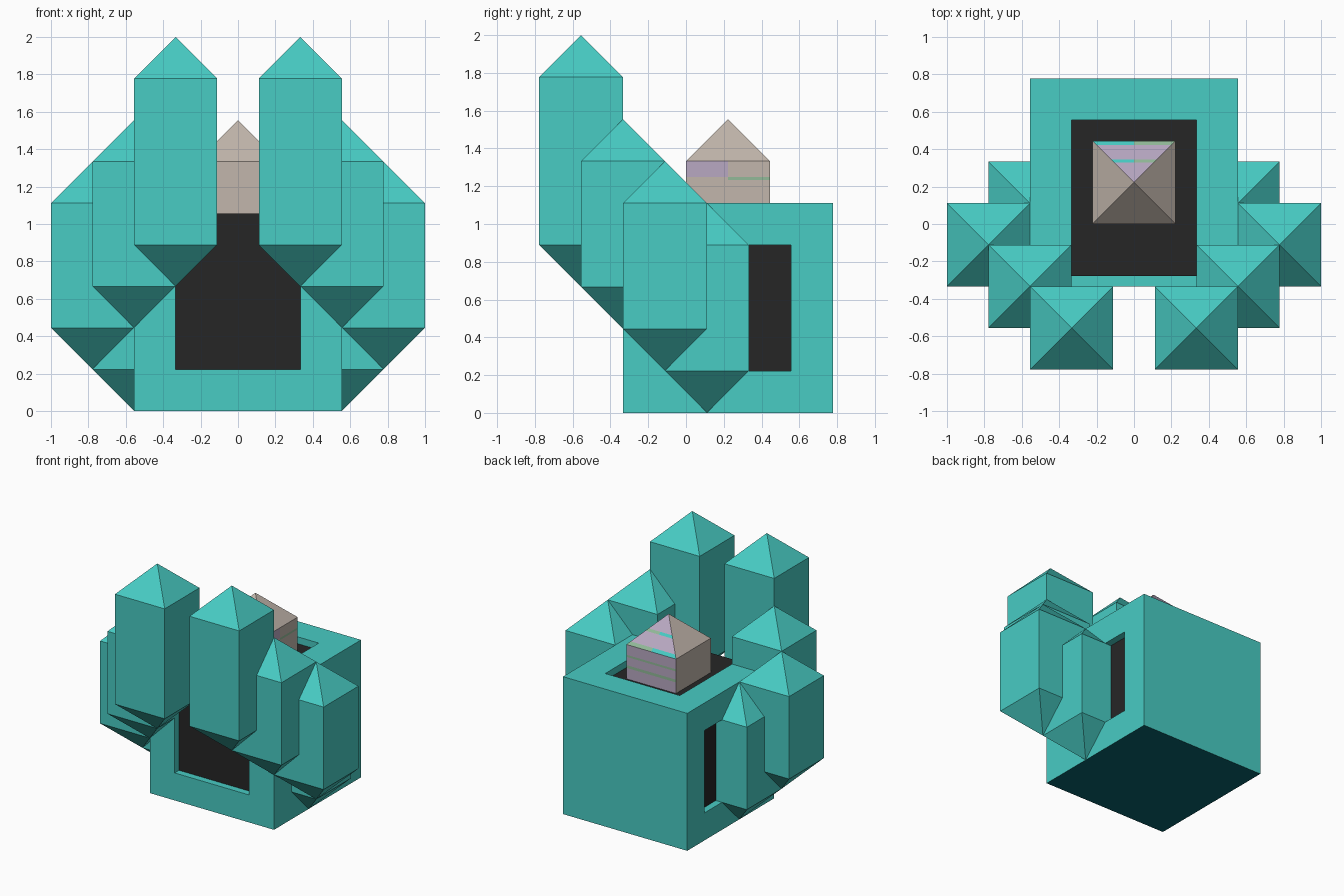
import bpy, bmesh
from mathutils import Vector

if "Cube" in bpy.data.objects:
    bpy.data.objects.remove(bpy.data.objects["Cube"])

U = 1 / 9  # the model sits on a grid of ninths


def mat(name, r, g, b):
    lin = [((c / 255 + 0.055) / 1.055) ** 2.4 if c > 10 else c / 255 / 12.92 for c in (r, g, b)]
    m = bpy.data.materials.new(name)
    m.diffuse_color = (*lin, 1)
    m.use_nodes = True
    m.node_tree.nodes["Principled BSDF"].inputs["Base Color"].default_value = m.diffuse_color
    return m


TEAL = mat("teal", 72, 204, 196)
DEEP = mat("deep_teal", 8, 100, 110)
BLACK = mat("black", 38, 38, 38)
STONE = mat("warm_stone", 194, 182, 172)
LILAC = mat("lilac", 184, 168, 194)
GREEN = mat("pale_green", 146, 186, 152)


def finish(name, bm, *mats):
    bmesh.ops.recalc_face_normals(bm, faces=bm.faces)
    me = bpy.data.meshes.new(name)
    bm.to_mesh(me)
    bm.free()
    for m in mats:
        me.materials.append(m)
    ob = bpy.data.objects.new(name, me)
    bpy.context.collection.objects.link(ob)
    return ob


def box_bm(lo, hi):
    bm = bmesh.new()
    bmesh.ops.create_cube(bm, size=1)
    for v in bm.verts:
        v.co = Vector([U * (l if c < 0 else h) for c, l, h in zip(v.co, lo, hi)])
    return bm


def pillar_bm(x, y, z0, z1, tip_below=True):
    """Square pillar four units wide, with pyramid ends two units high."""
    bm = box_bm((x - 2, y - 2, z0), (x + 2, y + 2, z1))
    bm.faces.ensure_lookup_table()
    ends = [(max(bm.faces, key=lambda f: f.calc_center_median().z), 2 * U)]
    if tip_below:
        ends.append((min(bm.faces, key=lambda f: f.calc_center_median().z), -2 * U))
    for f, h in ends:
        c = f.calc_center_median()
        tip = bmesh.ops.poke(bm, faces=[f])["verts"][0]
        tip.co = c + Vector((0, 0, h))
    return bm


# Main block, with a darker underside
bm = box_bm((-5, -3, 0), (5, 7, 10))
bm.normal_update()
for f in bm.faces:
    f.material_index = 1 if f.normal.z < -0.9 else 0
body = finish("body", bm, TEAL, DEEP)

# Shallow recesses: front notch, open top, both side windows
cuts = {
    "front_cutter": ((-3, -3.5, 2), (3, -2.3, 10.5)),
    "top_cutter": ((-3, -3.5, 9.3), (3, 5, 10.5)),
    "right_cutter": ((4.3, -1, 2), (5.5, 5, 8)),
    "left_cutter": ((-5.5, -1, 2), (-4.3, 5, 8)),
}
for name, (lo, hi) in cuts.items():
    c = finish(name, box_bm(lo, hi))
    c.hide_render = True
    c.display_type = 'WIRE'
    mod = body.modifiers.new(name, 'BOOLEAN')
    mod.operation = 'DIFFERENCE'
    mod.solver = 'EXACT'
    mod.object = c

# Black core that shows through the recesses
finish("core", box_bm((-4.5, -2.5, 0.5), (4.5, 6.5, 9.5)), BLACK)

# Four pointed pillars stepping down each side: x, y, shaft bottom, shaft top
pillars = [(3, -5, 8, 16), (5, -3, 6, 12), (7, -1, 4, 10), (5, 1, 2, 8)]
for i, (x, y, z0, z1) in enumerate(pillars, 1):
    for side, s in (("right", 1), ("left", -1)):
        finish(f"pillar_{i}_{side}", pillar_bm(s * x, y, z0, z1), TEAL)

# Pale capped block on top, striped on its back and part of its right side
bm = pillar_bm(0, 2, 9.4, 12, tip_below=False)
planes = [((0, 0, z * U), (0, 0, 1)) for z in (10.3, 10.5, 11.1, 11.25, 11.85, 12.2, 12.9, 13.05)]
planes += [((0, 0, 0), (1, 0, 0)), ((0, 2 * U, 0), (0, 1, 0))]
for co, no in planes:
    bmesh.ops.bisect_plane(bm, geom=bm.verts[:] + bm.edges[:] + bm.faces[:], plane_co=co, plane_no=no)
bmesh.ops.recalc_face_normals(bm, faces=bm.faces)
for f in bm.faces:
    c, n = f.calc_center_median() / U, f.normal
    stripe = any(a < c.z < b for a, b in ((10.3, 10.5), (11.1, 11.25), (12, 12.2), (12.9, 13.05)))
    if n.y > 0.5:  # back
        f.material_index = 1
        if stripe:
            f.material_index = 3 if c.x < 0 and c.z > 12 else 2
    elif n.x > 0.9 and c.y < 2 and c.z > 11.25:  # lilac patch on the right
        f.material_index = 1
    elif n.x > 0.9 and c.y > 2 and 11.1 < c.z < 11.25:
        f.material_index = 2
finish("top_block", bm, STONE, LILAC, GREEN, TEAL)
